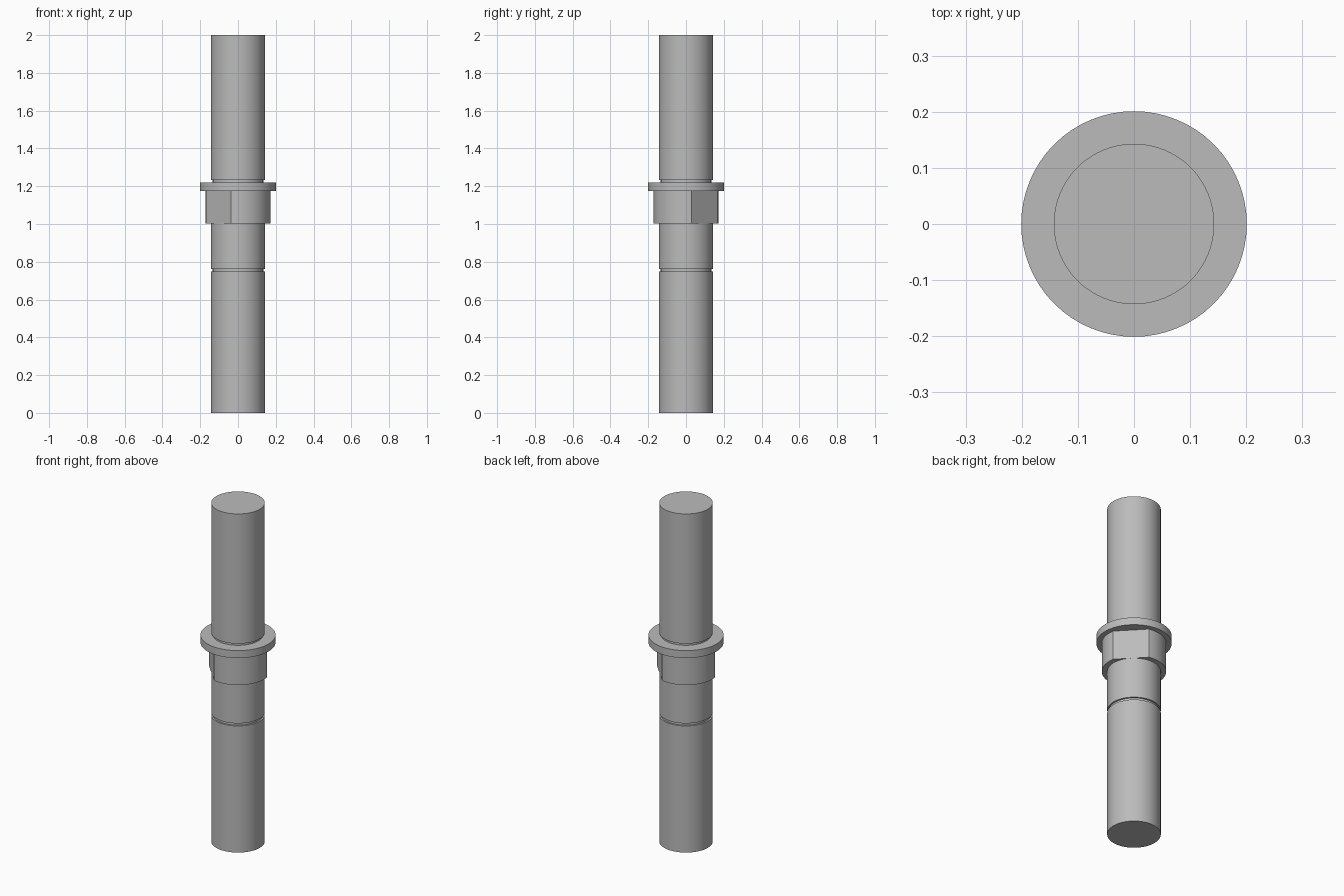
import bpy, bmesh, math

cube = bpy.data.objects.get("Cube")
if cube:
    bpy.data.objects.remove(cube, do_unlink=True)

steel = bpy.data.materials.new("grey steel")
steel.use_nodes = True
steel.diffuse_color = (0.5, 0.5, 0.5, 1)
steel.node_tree.nodes["Principled BSDF"].inputs["Base Color"].default_value = (0.5, 0.5, 0.5, 1)

SHAFT, GROOVE, COLLAR, FLANGE = 0.143, 0.134, 0.172, 0.201
SEGMENTS = 64


def circle(radius):
    return [(radius * math.cos(2 * math.pi * i / SEGMENTS),
             radius * math.sin(2 * math.pi * i / SEGMENTS)) for i in range(SEGMENTS)]


def flatted_circle(radius, flat, angle):
    """Circle with two opposite flats; the flats face angle and angle + 180 degrees."""
    half = math.acos(flat / radius)
    arc, steps = math.pi - 2 * half, 24
    points = []
    for side in range(2):
        start = angle + half + side * math.pi
        for i in range(steps + 1):
            a = start + arc * i / steps
            points.append((radius * math.cos(a), radius * math.sin(a)))
    return points


def prism(name, outline, bottom, top):
    bm = bmesh.new()
    base = bm.faces.new([bm.verts.new((x, y, bottom)) for x, y in outline])
    raised = bmesh.ops.extrude_face_region(bm, geom=[base], use_keep_orig=True)["geom"]
    for v in raised:
        if isinstance(v, bmesh.types.BMVert):
            v.co.z = top
    bmesh.ops.recalc_face_normals(bm, faces=bm.faces[:])
    mesh = bpy.data.meshes.new(name)
    bm.to_mesh(mesh)
    bm.free()
    mesh.materials.append(steel)
    obj = bpy.data.objects.new(name, mesh)
    bpy.context.collection.objects.link(obj)
    bpy.ops.object.select_all(action="DESELECT")
    obj.select_set(True)
    bpy.context.view_layer.objects.active = obj
    bpy.ops.object.shade_smooth_by_angle(angle=math.radians(20))


# Shaft sections separated by narrow grooves
prism("lower_shaft", circle(SHAFT), 0, 0.748)
prism("lower_groove", circle(GROOVE), 0.748, 0.763)
prism("middle_shaft", circle(SHAFT), 0.763, 1.003)
prism("upper_groove", circle(GROOVE), 1.22, 1.234)
prism("upper_shaft", circle(SHAFT), 1.234, 2)

# Collar with two wrench flats, and the flange above it
prism("flatted_collar", flatted_circle(COLLAR, SHAFT, math.radians(43.5)), 1.003, 1.176)
prism("flange", circle(FLANGE), 1.176, 1.22)
